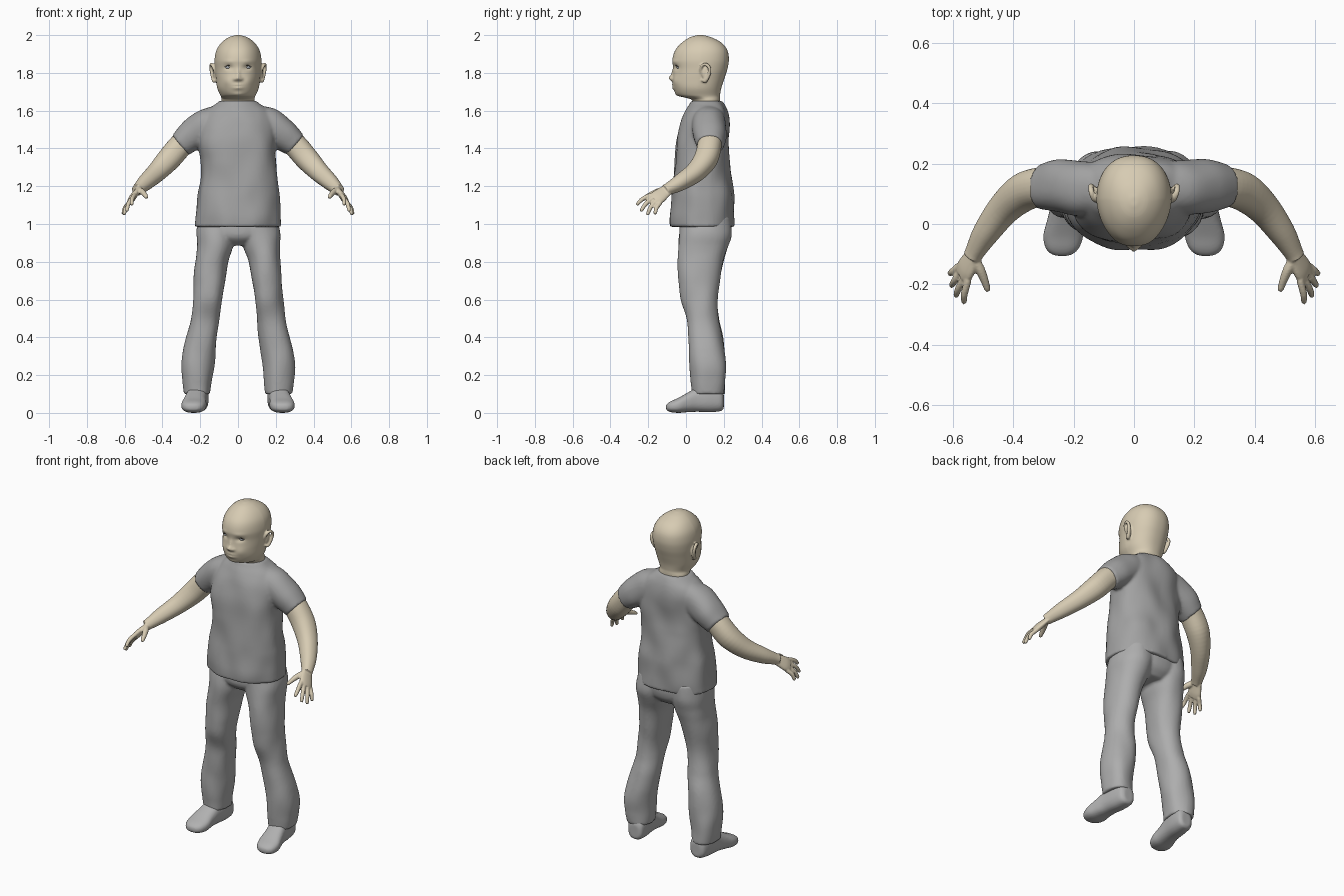
import bpy, bmesh, math
from mathutils import Vector, noise

if "Cube" in bpy.data.objects:
    bpy.data.objects.remove(bpy.data.objects["Cube"])


def material(name, r, g, b):
    m = bpy.data.materials.new(name)
    m.use_nodes = True
    m.diffuse_color = (r, g, b, 1)
    bsdf = m.node_tree.nodes["Principled BSDF"]
    bsdf.inputs["Base Color"].default_value = (r, g, b, 1)
    bsdf.inputs["Roughness"].default_value = 0.8
    return m


SKIN = material("skin", 0.68, 0.6, 0.45)
SHIRT = material("shirt grey", 0.36, 0.36, 0.36)
TROUSERS = material("trouser grey", 0.42, 0.42, 0.42)
SHOES = material("shoe grey", 0.44, 0.44, 0.44)
EYES = material("eye grey", 0.45, 0.48, 0.52)
LASH = material("lash brown", 0.06, 0.05, 0.04)


def catmull(a, b, c, d, t):
    return (b * 2 + (c - a) * t + (a * 2 - b * 5 + c * 4 - d) * t * t
            + (b * 3 - a - c * 3 + d) * t ** 3) / 2


def loft(bm, rings, side=1, sides=32, steps=5, power=2.2, taper=0, folds=0):
    """Closed skin over rings of (centre, half axis u, half axis v)."""
    smooth = []
    for i in range(len(rings) - 1):
        near = [rings[max(0, min(len(rings) - 1, i + k))] for k in (-1, 0, 1, 2)]
        for s in range(steps):
            smooth.append([catmull(*[r[k] for r in near], s / steps) for k in range(3)])
    smooth.append(rings[-1])
    loops = []
    for centre, u, v in smooth:
        loop = []
        for j in range(sides):
            a = math.tau * j / sides
            c, s = math.cos(a), math.sin(a)
            c = math.copysign(abs(c) ** (2 / power), c)
            s = math.copysign(abs(s) ** (2 / power), s)
            c *= 1 - taper * max(0, -s)
            p = centre + u * c + v * s
            if folds:
                q = Vector((p.x * 9, p.y * 9, p.z * 6 + side * 4))
                p += (p - centre).normalized() * noise.noise(q) * folds
            loop.append(bm.verts.new((p.x * side, p.y, p.z)))
        loops.append(loop)
    for lo, hi in zip(loops, loops[1:]):
        for j in range(sides):
            k = (j + 1) % sides
            bm.faces.new((lo[j], lo[k], hi[k], hi[j]))
    bm.faces.new(loops[0][::-1])
    bm.faces.new(loops[-1])
    return [v for loop in loops for v in loop]


def level(z, w, y0, y1, x=0):
    return (Vector((x, (y0 + y1) / 2, z)), Vector((w, 0, 0)), Vector((0, (y1 - y0) / 2, 0)))


def tube(points, across=(0, 1, 0), flat=1):
    """Rings square to a path of (x, y, z, radius)."""
    pts = [Vector(p[:3]) for p in points]
    rings = []
    for i, p in enumerate(pts):
        t = (pts[min(i + 1, len(pts) - 1)] - pts[max(i - 1, 0)]).normalized()
        u = Vector(across)
        u = (u - t * u.dot(t)).normalized()
        rings.append((p, u * points[i][3], t.cross(u) * points[i][3] * flat))
    return rings


def ball(bm, centre, radii):
    made = bmesh.ops.create_uvsphere(bm, u_segments=20, v_segments=12, radius=1)["verts"]
    for v in made:
        v.co = Vector([c + r * q for c, r, q in zip(centre, radii, v.co)])


def finish(name, bm, mat, voxel=0, relax=3):
    bmesh.ops.recalc_face_normals(bm, faces=bm.faces)
    for f in bm.faces:
        f.smooth = True
    mesh = bpy.data.meshes.new(name)
    bm.to_mesh(mesh)
    bm.free()
    mesh.materials.append(mat)
    ob = bpy.data.objects.new(name, mesh)
    bpy.context.collection.objects.link(ob)
    if voxel:
        blend = ob.modifiers.new("blend", 'REMESH')
        blend.mode, blend.voxel_size, blend.use_smooth_shade = 'VOXEL', voxel, True
        soft = ob.modifiers.new("soften", 'SMOOTH')
        soft.factor, soft.iterations = 0.5, relax
    return ob


# Head and neck, with the face pushed in and out of the front
bm = bmesh.new()
head = [level(*r) for r in (
    (1.57, .09, .04, .18), (1.65, .088, .035, .18), (1.668, .088, .0, .18),
    (1.682, .094, -.045, .18), (1.72, .11, -.065, .187), (1.77, .117, -.07, .203),
    (1.82, .122, -.067, .219), (1.87, .124, -.072, .227), (1.92, .114, -.057, .219),
    (1.96, .088, -.022, .188), (1.988, .05, .02, .135), (2.0, .012, .06, .09))]
face = [(0, 1.772, .014, .014, -.022), (0, 1.8, .011, .022, -.009), (0, 1.726, .028, .016, -.01),
        (0, 1.729, .024, .004, .009), (0, 1.685, .026, .012, -.006)]
for s in (1, -1):
    face += [(s * .05, 1.829, .02, .012, .011), (s * .018, 1.767, .009, .008, -.009),
             (s * .05, 1.86, .03, .009, -.003), (s * .058, 1.755, .025, .024, -.006)]
for v in loft(bm, head, sides=96, steps=9, power=2.25, taper=.14):
    if v.co.y < .03:
        v.co.y += sum(d * math.exp(-((v.co.x - x) / w) ** 2 - ((v.co.z - z) / h) ** 2)
                      for x, z, w, h, d in face)
for s in (1, -1):
    rim = [(.116, .078, 1.80, .008), (.133, .082, 1.835, .008), (.141, .105, 1.845, .009),
           (.143, .124, 1.825, .009), (.137, .121, 1.79, .009), (.126, .1, 1.757, .011),
           (.114, .085, 1.762, .008)]
    loft(bm, tube(rim, (1, 0, 0)), s, 12)
    ball(bm, (s * .122, .102, 1.80), (.011, .02, .038))
finish("head", bm, SKIN, .0045, 2)

# Eyes and lash lines
for s, word in ((1, "left"), (-1, "right")):
    bm = bmesh.new()
    ball(bm, (s * .05, -.03, 1.83), (.02, .02, .011))
    finish(word + "_eye", bm, EYES)
    bm = bmesh.new()
    lash = [(.03, -.052, 1.832, .0015), (.041, -.054, 1.838, .002),
            (.053, -.052, 1.839, .002), (.07, -.041, 1.832, .0015)]
    loft(bm, tube(lash), s, 8)
    finish(word + "_lashes", bm, LASH)

# Shirt body and sleeves
bm = bmesh.new()
body = [level(*r) for r in (
    (.985, .226, -.082, .255), (1.05, .226, -.088, .255), (1.15, .215, -.08, .25),
    (1.25, .206, -.068, .235), (1.35, .2, -.06, .23), (1.45, .206, -.052, .23),
    (1.54, .2, -.03, .226), (1.6, .165, .0, .216), (1.635, .118, .022, .202),
    (1.652, .096, .028, .19))]
loft(bm, body, sides=64, steps=7, power=2.4, folds=.016)
for s in (1, -1):
    sleeve = [(.08, .115, 1.555, .085), (.16, .118, 1.525, .092),
              (.24, .125, 1.47, .088), (.304, .127, 1.418, .073)]
    loft(bm, tube(sleeve, flat=.95), s, 40, 7, folds=.008)
finish("shirt", bm, SHIRT, .009)

# Arms, palms and fingers
for s, word in ((1, "left"), (-1, "right")):
    bm = bmesh.new()
    arm = [(.24, .13, 1.47, .06), (.30, .125, 1.42, .064), (.365, .105, 1.345, .063),
           (.43, .05, 1.275, .053), (.49, -.03, 1.22, .043), (.525, -.09, 1.187, .032),
           (.535, -.11, 1.178, .03)]
    loft(bm, tube(arm), s)
    spread = (.035, .06, -.05)
    palm = [(.522, -.085, 1.188, .029), (.538, -.115, 1.168, .036),
            (.556, -.148, 1.143, .043), (.567, -.17, 1.127, .037)]
    loft(bm, tube(palm, spread, .42), s)
    knuckles = [(.551, -.193, 1.15), (.562, -.178, 1.135), (.572, -.16, 1.12), (.58, -.14, 1.108)]
    tips = [(.563, -.262, 1.102), (.59, -.24, 1.068), (.605, -.206, 1.048), (.61, -.165, 1.052)]
    for k, t in zip(knuckles, tips):
        k, t = Vector(k), Vector(t)
        mid = k.lerp(t, .5) + Vector((.004, -.004, .005))
        start = k.lerp(Vector((.545, -.13, 1.16)), .3)
        loft(bm, tube([(*start, .012), (*k, .012), (*mid, .0115), (*t.lerp(k, .06), .009),
                       (*t, .004)], spread), s, 12)
    thumb = [(.527, -.12, 1.18, .018), (.507, -.155, 1.17, .016), (.493, -.19, 1.155, .013),
             (.485, -.215, 1.143, .01), (.482, -.223, 1.139, .005)]
    loft(bm, tube(thumb), s, 12)
    finish(word + "_arm", bm, SKIN, .0045, 2)

# Trousers: hips and two flared legs
bm = bmesh.new()
hips = [level(*r) for r in ((.885, .09, .02, .19), (.93, .17, -.03, .23),
                            (1.0, .205, -.035, .24), (1.08, .19, -.03, .22))]
loft(bm, hips, sides=48)
for s in (1, -1):
    leg = [level(*r) for r in (
        (.1, .072, .03, .204, .216), (.17, .079, .025, .207, .217), (.26, .085, .02, .209, .212),
        (.4, .08, .012, .194, .19), (.5, .076, .002, .172, .175), (.6, .076, -.028, .168, .162),
        (.7, .08, -.038, .178, .15), (.8, .086, -.04, .198, .136), (.88, .1, -.038, .22, .122),
        (.95, .105, -.035, .238, .118), (1.04, .1, -.03, .235, .105))]
    loft(bm, leg, s, 40, 7, folds=.011)
finish("trousers", bm, TROUSERS, .0085)

# Shoes, lofted from heel to toe
for s, word in ((1, "left"), (-1, "right")):
    bm = bmesh.new()
    shoe = [(Vector((x, y, (z0 + z1) / 2)), Vector((w, 0, 0)), Vector((0, 0, (z1 - z0) / 2)))
            for y, x, w, z0, z1 in (
                (.2, .205, .028, .025, .1), (.185, .207, .048, .01, .13), (.13, .212, .056, .004, .15),
                (.06, .22, .056, .006, .135), (.01, .228, .06, .004, .108), (-.04, .234, .066, .0, .08),
                (-.08, .237, .055, .004, .062), (-.1, .238, .034, .012, .048), (-.106, .238, .01, .022, .036))]
    loft(bm, shoe, s, 32, 5, 2.5)
    finish(word + "_shoe", bm, SHOES, .006, 2)
